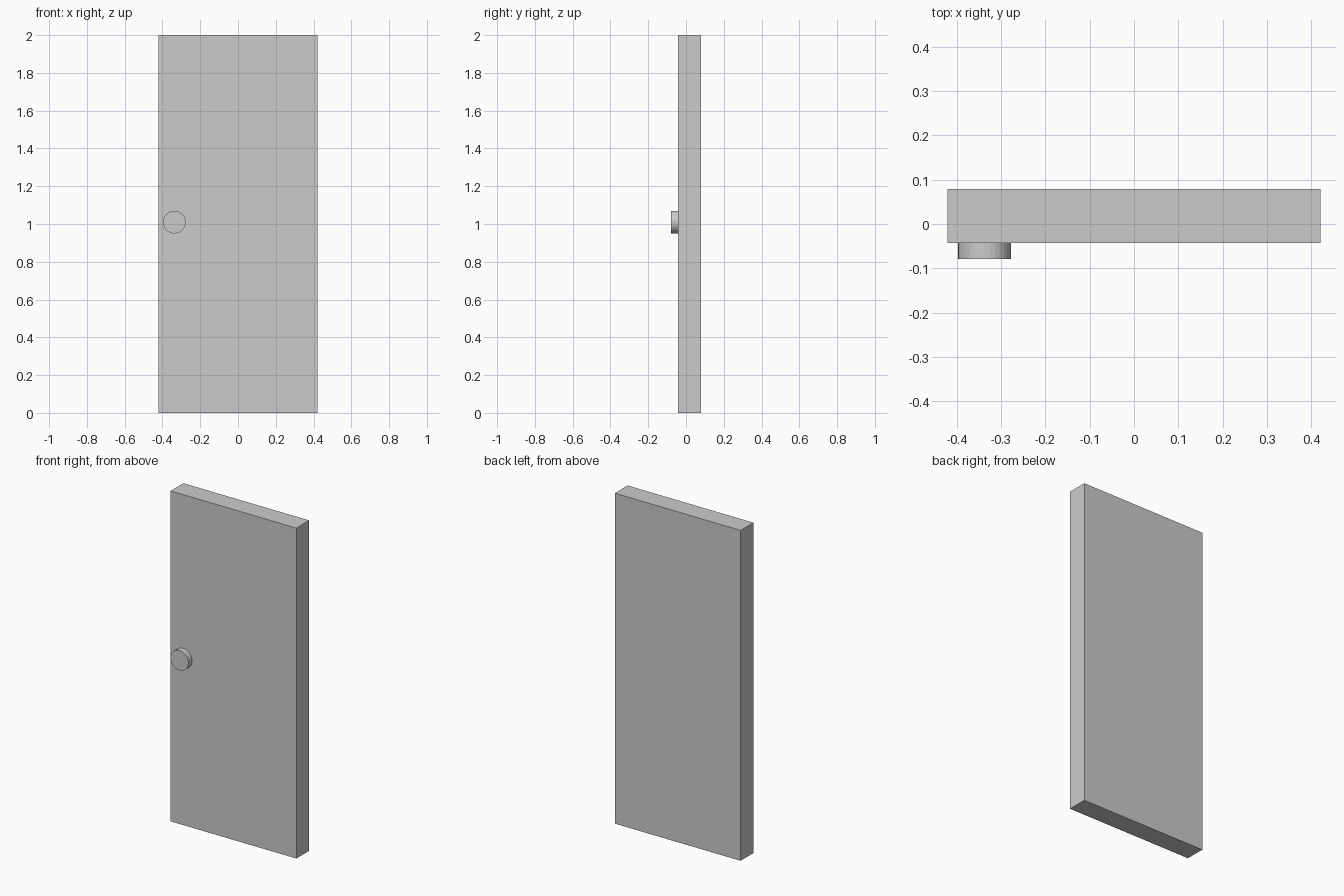
import bpy
import math

if "Cube" in bpy.data.objects:
    bpy.data.objects.remove(bpy.data.objects["Cube"])

FRONT, BACK = -0.043, 0.079   # door faces along y
KNOB_FRONT = -0.079

# Door slab
bpy.ops.mesh.primitive_cube_add(size=1, location=(0, (FRONT + BACK) / 2, 1))
door = bpy.context.object
door.name = "door_panel"
door.scale = (0.842, BACK - FRONT, 2)
bpy.ops.object.transform_apply(location=False, rotation=False, scale=True)

# Round knob, sunk slightly into the front face
sink = 0.005
bpy.ops.mesh.primitive_cylinder_add(
    vertices=32, radius=0.06, depth=FRONT + sink - KNOB_FRONT,
    location=(-0.337, (FRONT + sink + KNOB_FRONT) / 2, 1.01),
    rotation=(math.pi / 2, 0, 0))
knob = bpy.context.object
knob.name = "door_knob"
